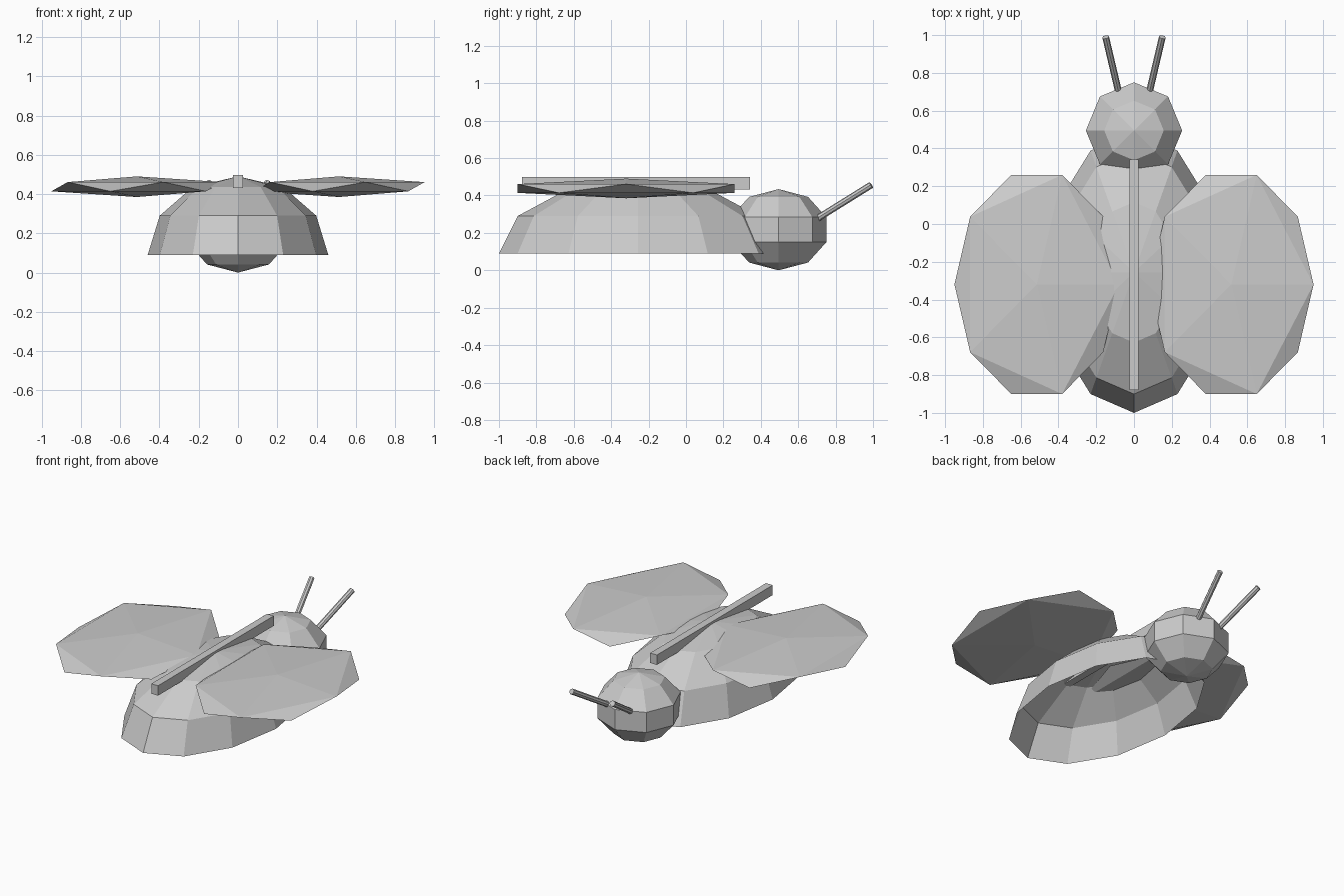
import bpy, bmesh
from mathutils import Vector

if "Cube" in bpy.data.objects:
    bpy.data.objects.remove(bpy.data.objects["Cube"])


def rename(name, scale):
    ob = bpy.context.object
    ob.name = name
    ob.scale = scale
    bpy.ops.object.transform_apply(location=False, rotation=False, scale=True)
    return ob


# body: open-bottomed half dome
bpy.ops.mesh.primitive_uv_sphere_add(segments=12, ring_count=6, radius=1, location=(0, -0.256, 0.09))
body = rename("body_shell", (0.46, 0.744, 0.4))
bm = bmesh.new()
bm.from_mesh(body.data)
bmesh.ops.delete(bm, geom=[v for v in bm.verts if v.co.z < -0.01], context='VERTS')
bm.to_mesh(body.data)
bm.free()

# head
bpy.ops.mesh.primitive_uv_sphere_add(segments=8, ring_count=5, radius=1, location=(0, 0.495, 0.217))
rename("head", (0.268, 0.268, 0.217))

# ridge along the back
bpy.ops.mesh.primitive_cube_add(size=1, location=(0, -0.268, 0.465))
rename("back_ridge", (0.05, 1.22, 0.066))

for side, label in ((1, "right"), (-1, "left")):
    # flat faceted wing (same orientation on both sides)
    bpy.ops.mesh.primitive_ico_sphere_add(subdivisions=1, radius=1, location=(side * 0.515, -0.32, 0.4375))
    rename(label + "_wing", (0.487, 0.682, 0.0525))

    # antenna, rooted just inside the head
    a, b = Vector((side * 0.076, 0.675, 0.26)), Vector((side * 0.15, 0.99, 0.456))
    d = b - a
    bpy.ops.mesh.primitive_cylinder_add(vertices=8, radius=0.018, depth=d.length, location=(a + b) / 2,
                                        rotation=d.to_track_quat('Z', 'Y').to_euler())
    bpy.context.object.name = label + "_antenna"
